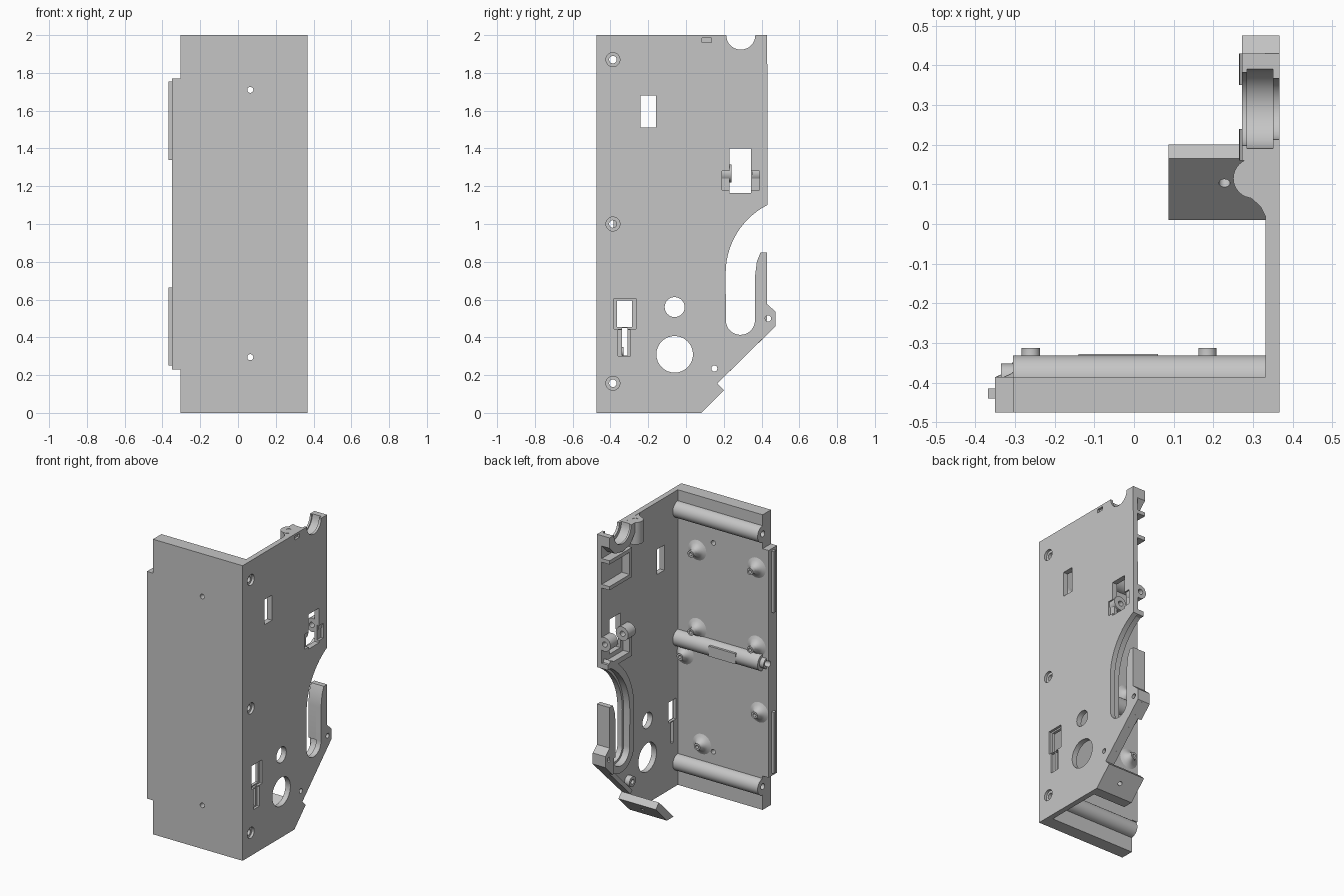
import bpy, bmesh
from math import cos, sin, radians, pi

cube = bpy.data.objects.get("Cube")
if cube:
    bpy.data.objects.remove(cube)

grey = bpy.data.materials.new("plain grey")
grey.use_nodes = True
grey.diffuse_color = (0.56, 0.56, 0.56, 1)
grey.node_tree.nodes["Principled BSDF"].inputs["Base Color"].default_value = (0.56, 0.56, 0.56, 1)
parts = []
X, Y, Z = 0, 1, 2


def finish(name, bm, keep=True):
    bmesh.ops.recalc_face_normals(bm, faces=bm.faces)
    me = bpy.data.meshes.new(name)
    bm.to_mesh(me)
    bm.free()
    me.materials.append(grey)
    ob = bpy.data.objects.new(name, me)
    bpy.context.scene.collection.objects.link(ob)
    if keep:
        parts.append(ob)
    else:
        ob.hide_render = True
    return ob


def prism(name, pts, lo, hi, axis=X, keep=True):
    """Extrude a flat outline from lo to hi along an axis."""
    bm = bmesh.new()
    rings = []
    for d in (lo, hi):
        ring = []
        for p in pts:
            co = list(p)
            co.insert(axis, d)
            ring.append(bm.verts.new(co))
        rings.append(ring)
        bm.faces.new(ring)
    n = len(pts)
    for i in range(n):
        j = (i + 1) % n
        bm.faces.new((rings[0][i], rings[0][j], rings[1][j], rings[1][i]))
    return finish(name, bm, keep)


def arc(a, b, r, start=0, end=360, n=32):
    steps = n if end - start == 360 else n + 1
    return [(a + r * cos(radians(start + (end - start) * i / n)),
             b + r * sin(radians(start + (end - start) * i / n))) for i in range(steps)]


def rect(a0, a1, b0, b1):
    return [(a0, b0), (a1, b0), (a1, b1), (a0, b1)]


def cutter(pts, lo=0.2, hi=0.5, axis=X):
    return prism("cutter", pts, lo, hi, axis, keep=False)


def cut(ob, cutters):
    """Subtract the cutters, then remove them."""
    for c in cutters:
        mod = ob.modifiers.new("cut", 'BOOLEAN')
        mod.operation = 'DIFFERENCE'
        mod.solver = 'EXACT'
        mod.object = c
    bpy.context.view_layer.update()
    me = bpy.data.meshes.new_from_object(ob.evaluated_get(bpy.context.evaluated_depsgraph_get()))
    ob.modifiers.clear()
    ob.data = me
    for c in cutters:
        bpy.data.objects.remove(c)


IN, OUT, RIB = 0.331, 0.367, 0.272      # side panel faces and rib depth
FRONT, INNER = -0.475, -0.385          # front panel faces
rod_y, rod_z = -0.387, (0.157, 1.0, 1.87)
slot_arc, slot_end = (0.6145, 0.74), (0.288, 0.49)


def slot_edge(offset):
    """Open slot edge, from the back edge down and round to the arm."""
    return (arc(*slot_arc, 0.4045 + offset, 117, 180, 14)
            + arc(*slot_end, 0.077 + offset, 180, 360, 16))


# Side panel with its open slot and top notch
outline = [(FRONT, 0), (0.08, 0), (0.2, 0.12), (0.165, 0.155), (0.475, 0.46),
           (0.475, 0.535), (0.43, 0.575), (0.43, 0.85), (0.395, 0.85), (0.375, 0.8), (0.365, 0.72)]
outline += slot_edge(0)[::-1]
outline += [(0.43, 2)] + arc(0.29, 2, 0.077, 360, 180, 16) + [(FRONT, 2)]
side = prism("side_panel", outline, IN, OUT)
holes = [cutter(arc(rod_y, z, 0.037), 0.35) for z in rod_z]
holes += [cutter(arc(rod_y, z, 0.02)) for z in rod_z]
holes += [cutter(arc(*h)) for h in ((-0.06, 0.56, 0.053), (-0.06, 0.31, 0.097),
                                    (0.435, 0.5, 0.016), (0.15, 0.235, 0.016))]
holes += [cutter(rect(*r)) for r in ((-0.24, -0.16, 1.51, 1.68), (0.23, 0.345, 1.165, 1.4),
                                     (-0.365, -0.285, 0.455, 0.595), (-0.34, -0.31, 0.305, 0.45))]
holes += [cutter(rect(*r), 0.35) for r in ((-0.38, -0.265, 0.445, 0.605), (-0.36, -0.295, 0.302, 0.44),
                                           (0.19, 0.39, 1.18, 1.28), (0.085, 0.135, 1.96, 1.985))]
holes.append(cutter(arc(0.29, 2, 0.1), 0.2, 0.35))
cut(side, holes)

# Thick front panel with stepped edge, screw bores and snap tabs
front = prism("front_panel", [(-0.305, 0), (IN, 0), (IN, 2), (-0.305, 2), (-0.305, 1.77),
                              (-0.35, 1.77), (-0.35, 0.23), (-0.305, 0.23)], FRONT, INNER, Y)
cut(front, [cutter(arc(0.065, z, 0.016), -0.6, -0.3, Y) for z in (0.295, 1.71)]
    + [cutter(arc(rod_y, z, 0.02), -0.5, 0.5) for z in rod_z])
for name, z0, z1 in (("lower", 0.25, 0.665), ("upper", 1.34, 1.755)):
    prism(name + "_snap_tab", rect(-0.368, -0.345, z0, z1), -0.44, -0.415, Y)

# Hollow screw rods running across the front panel
for name, z in zip(("bottom", "middle", "top"), rod_z):
    rod = prism(name + "_screw_rod", arc(rod_y, z, 0.056), -0.305, IN)
    cut(rod, [cutter(arc(rod_y, z, 0.02), -0.5, 0.5)])
tip = prism("middle_rod_tip", arc(rod_y, 1.0, 0.035), -0.335, -0.305)
cut(tip, [cutter(arc(rod_y, 1.0, 0.02), -0.5, 0.5)])
prism("middle_rod_block", rect(-0.14, 0.06, 0.965, 1.035), INNER, -0.328, Y)


# Flared mounting posts on the inside of the front panel
def post(x, z, tip):
    profile = [(0.068, INNER - 0.01), (0.068, INNER), (0.05, INNER + 0.008), (0.036, INNER + 0.02),
               (0.026, INNER + 0.036), (0.023, INNER + 0.045),
               (0.023, tip), (0.011, tip), (0.011, tip - 0.04)]
    bm = bmesh.new()
    rings = [[bm.verts.new((x + r * cos(2 * pi * i / 24), y, z + r * sin(2 * pi * i / 24)))
              for i in range(24)] for r, y in profile]
    for a, b in zip(rings, rings[1:]):
        for i in range(24):
            j = (i + 1) % 24
            bm.faces.new((a[i], a[j], b[j], b[i]))
    bm.faces.new(rings[0])
    bm.faces.new(rings[-1])
    finish("mounting_post", bm)


for z in (1.1, 1.63):
    for x in (-0.26, 0.185):
        post(x, z, -0.313)
for x, z in ((0.28, 0.9), (-0.28, 0.655), (0.15, 0.325)):
    post(x, z, -0.332)

# Stepped rim around the slot, thick arm, nub and sloped flange
prism("slot_rim", slot_edge(0.062) + slot_edge(0.015)[::-1], 0.285, IN)
prism("slot_arm", [(0.365, 0.49), (0.43, 0.49), (0.43, 0.85), (0.395, 0.85), (0.375, 0.8),
                   (0.365, 0.72)], RIB, IN)
nub = prism("back_nub", [(0.395, 0.381), (0.475, 0.46), (0.475, 0.535), (0.43, 0.575),
                         (0.38, 0.575), (0.38, 0.4)], RIB, IN)
cut(nub, [cutter(arc(0.435, 0.5, 0.016))])
prism("sloped_flange", [(0.165, 0.155), (0.395, 0.381), (0.375, 0.401), (0.145, 0.175)], 0.3, IN)
lug = prism("flange_lug", arc(0.15, 0.235, 0.035), 0.295, IN)
cut(lug, [cutter(arc(0.15, 0.235, 0.016))])

# Sloped foot plate with a square-on hole
foot = prism("foot_plate", [(0.08, 0), (0.2, 0.12), (0.165, 0.155), (0.01, 0)], 0.087, IN)
drill = cutter(arc(0, 0, 0.014), -0.2, 0.2, Z)
drill.location = (0.228, 0.103, 0.093)
drill.rotation_euler.x = radians(45)
cut(foot, [drill])

# Bearing collar at the top notch, bored from inside with a small lip
collar = prism("bearing_collar", [(0.16, 2), (0.16, 1.93), (0.21, 1.87), (0.29, 1.855),
                                  (0.37, 1.87), (0.43, 1.93), (0.43, 2)], RIB, IN)
cut(collar, [cutter(arc(0.29, 2, 0.092)), cutter(arc(0.29, 2, 0.1), 0.285, 0.4)])
boss = prism("top_screw_boss", arc(0.3, 0.115, 0.05), 1.85, 2, Z)
cut(boss, [cutter(arc(0.3, 0.115, 0.017), 1.9, 2.1, Z)])
prism("boss_gusset", [(IN, 0.02), (0.318, 0.045), (0.295, 0.065), (0.28, 0.075), (0.28, 0.165),
                      (IN, 0.165)], 1.85, 1.998, Z)

# Pocket frame, open to the back, and ribs near the back edge
frame = prism("pocket_frame", rect(0.19, 0.43, 1.645, 1.845), RIB, IN)
cut(frame, [cutter(rect(0.215, 0.5, 1.67, 1.82))])
prism("lower_rib", rect(0.17, 0.43, 1.1, 1.135), 0.285, IN)
prism("short_rib", rect(0.17, 0.2, 1.135, 1.25), 0.285, IN)

# Hinge knuckles beside the rectangular opening
for name, y0, y1 in (("front", 0.16, 0.24), ("back", 0.35, 0.43)):
    knuckle = prism(name + "_hinge_knuckle", arc(0.312, 1.268, 0.047), y0, y1, Y)
    cut(knuckle, [cutter(arc(0.308, 1.268, 0.018), y0 - 0.1, y1 + 0.1, Y)])

# Smooth round surfaces, crisp edges
bpy.ops.object.select_all(action='DESELECT')
for ob in parts:
    ob.select_set(True)
bpy.context.view_layer.objects.active = side
bpy.ops.object.shade_smooth_by_angle(angle=radians(30))
